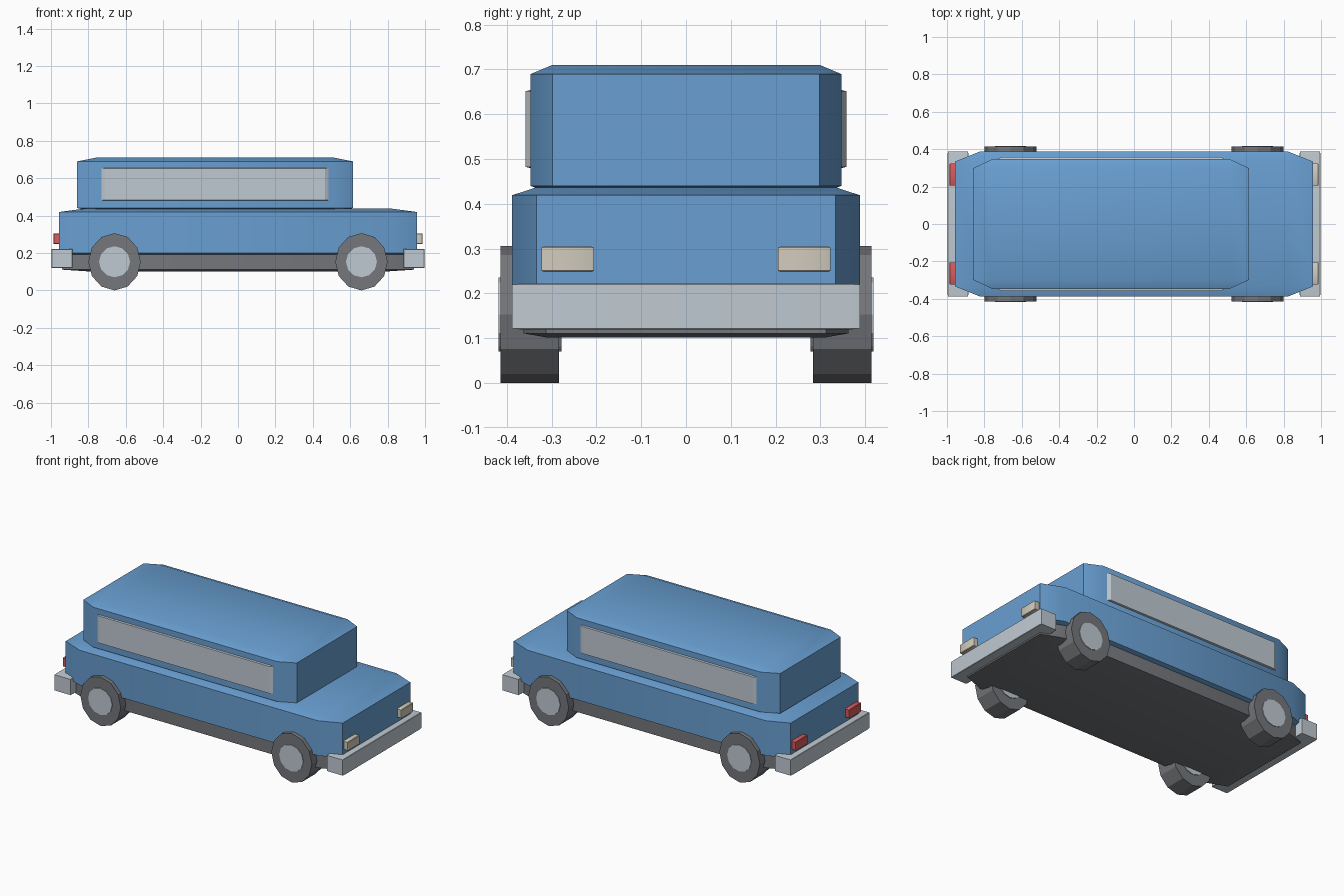
import bpy, bmesh, math

cube = bpy.data.objects.get("Cube")
if cube:
    bpy.data.objects.remove(cube, do_unlink=True)


def material(name, srgb):
    # Convert display values to linear ones
    color = tuple((c / 255) ** 2.2 for c in srgb) + (1,)
    mat = bpy.data.materials.new(name)
    mat.use_nodes = True
    mat.diffuse_color = color
    mat.node_tree.nodes["Principled BSDF"].inputs["Base Color"].default_value = color
    return mat


blue = material("blue paint", (104, 157, 208))
silver = material("silver", (191, 201, 209))
charcoal = material("charcoal", (116, 118, 122))
cream = material("cream lamp", (208, 202, 186))
red = material("red lamp", (214, 92, 92))


def finish(name, bm, mat):
    bmesh.ops.recalc_face_normals(bm, faces=bm.faces)
    mesh = bpy.data.meshes.new(name)
    bm.to_mesh(mesh)
    bm.free()
    mesh.materials.append(mat)
    obj = bpy.data.objects.new(name, mesh)
    bpy.context.collection.objects.link(obj)
    return obj


def block(name, xs, ys, zs, chamfer, mat):
    """Chamfered cube stretched to fill the given ranges."""
    bm = bmesh.new()
    bmesh.ops.create_cube(bm, size=1)
    bmesh.ops.bevel(bm, geom=bm.edges[:], offset=chamfer, offset_type='OFFSET',
                    segments=1, affect='EDGES')
    ranges = (xs, ys, zs)
    bmesh.ops.scale(bm, vec=[hi - lo for lo, hi in ranges], verts=bm.verts)
    bmesh.ops.translate(bm, vec=[(hi + lo) / 2 for lo, hi in ranges], verts=bm.verts)
    obj = finish(name, bm, mat)
    bpy.ops.object.select_all(action='DESELECT')
    obj.select_set(True)
    bpy.context.view_layer.objects.active = obj
    bpy.ops.object.shade_smooth_by_angle(angle=math.radians(30))
    return obj


def disc(name, x, ys, rx, rz, mat):
    """Twelve-sided drum lying along y."""
    bm = bmesh.new()
    rim = [(x + rx * math.sin(a), rz * math.cos(a) + 0.153)
           for a in (i * math.tau / 12 for i in range(12))]
    face = bm.faces.new([bm.verts.new((px, ys[0], pz)) for px, pz in rim])
    side = bmesh.ops.extrude_face_region(bm, geom=[face], use_keep_orig=True)
    moved = [v for v in side["geom"] if isinstance(v, bmesh.types.BMVert)]
    bmesh.ops.translate(bm, vec=(0, ys[1] - ys[0], 0), verts=moved)
    return finish(name, bm, mat)


# Body shell, cabin, underside and the side glass running through the cabin
block("body", (-0.957, 0.957), (-0.388, 0.388), (0.183, 0.437), 0.07, blue)
block("cabin", (-0.86, 0.615), (-0.347, 0.347), (0.42, 0.71), 0.07, blue)
block("chassis", (-0.94, 0.94), (-0.363, 0.363), (0.102, 0.23), 0.07, charcoal)
block("side_windows", (-0.735, 0.49), (-0.358, 0.358), (0.479, 0.655), 0.02, silver)

# Bumpers and lamps at both ends
for end, s, lamp in (("front", 1, cream), ("rear", -1, red)):
    block(end + "_bumper", sorted((0.885 * s, 0.997 * s)), (-0.388, 0.388),
          (0.12, 0.222), 0.02, silver)
    for side, t in (("left", 1), ("right", -1)):
        block(f"{end}_{side}_lamp", sorted((0.93 * s, 0.987 * s)),
              sorted((0.205 * t, 0.323 * t)), (0.248, 0.305), 0.05, lamp)
        # Wheel with a hub showing on both sides
        disc(f"{end}_{side}_tyre", 0.66 * s, (0.283 * t, 0.414 * t), 0.14, 0.153, charcoal)
        disc(f"{end}_{side}_hub", 0.66 * s, (0.278 * t, 0.418 * t), 0.083, 0.083, silver)
